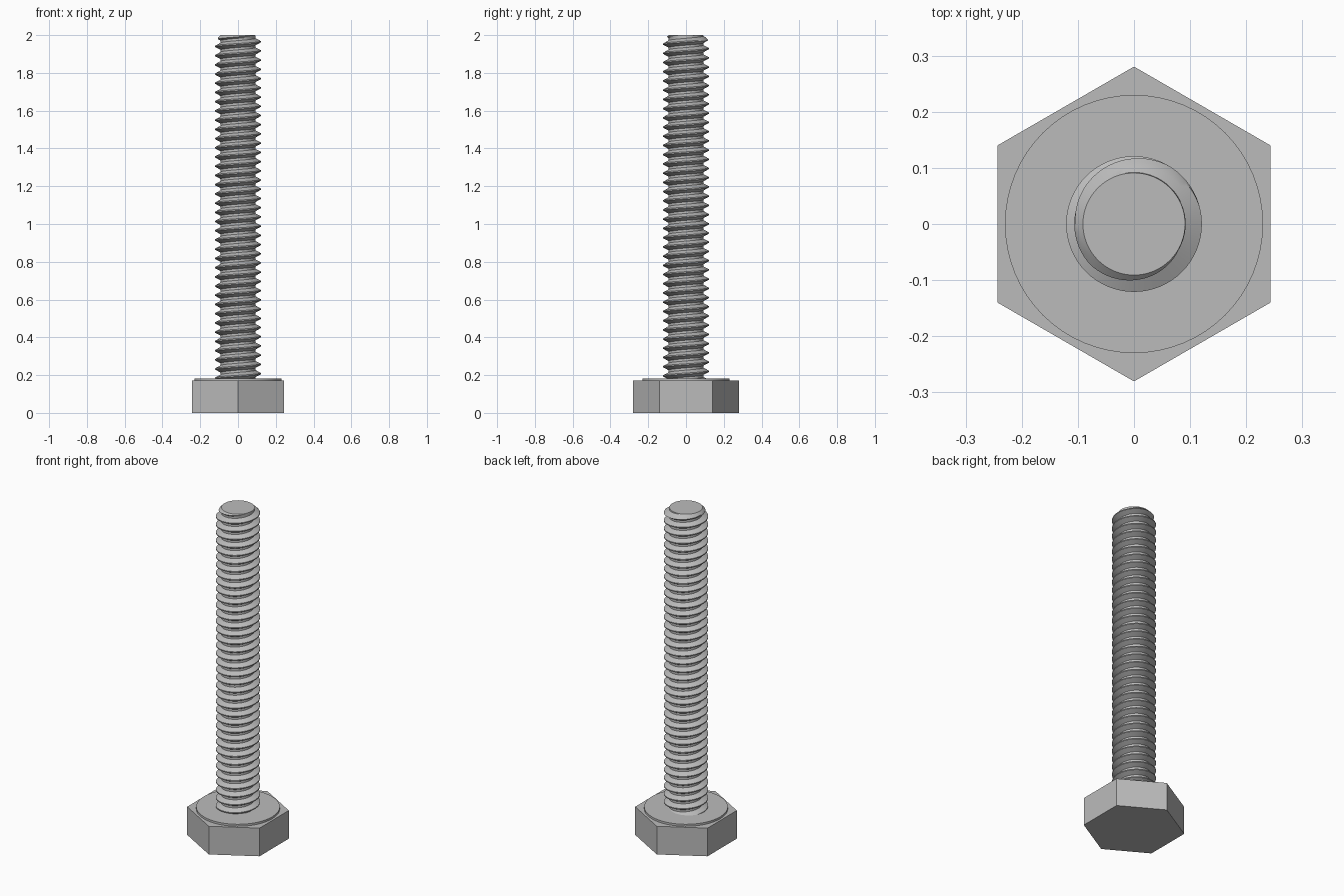
import bpy, bmesh, math

cube = bpy.data.objects.get("Cube")
if cube:
    bpy.data.objects.remove(cube, do_unlink=True)

HEAD_TOP, WASHER_TOP, TIP = 0.171, 0.183, 2.0
MAJOR, MINOR, PITCH = 0.121, 0.092, 0.0488
SEGMENTS = 64

steel = bpy.data.materials.new("grey steel")
steel.use_nodes = True
steel.diffuse_color = (0.5, 0.5, 0.5, 1)
steel.node_tree.nodes["Principled BSDF"].inputs["Base Color"].default_value = (0.5, 0.5, 0.5, 1)


def finish(bm, name, smooth):
    mesh = bpy.data.meshes.new(name)
    bm.to_mesh(mesh)
    bm.free()
    mesh.materials.append(steel)
    obj = bpy.data.objects.new(name, mesh)
    bpy.context.scene.collection.objects.link(obj)
    if smooth:
        bpy.ops.object.select_all(action='DESELECT')
        obj.select_set(True)
        bpy.context.view_layer.objects.active = obj
        bpy.ops.object.shade_smooth_by_angle(angle=math.radians(25))
    return obj


def prism(name, radius, bottom, top, sides, smooth=False):
    bm = bmesh.new()
    ring = []
    for i in range(sides):
        a = math.pi / 2 + math.tau * i / sides
        ring.append(bm.verts.new((radius * math.cos(a), radius * math.sin(a), bottom)))
    base = bm.faces.new(ring)
    moved = bmesh.ops.extrude_face_region(bm, geom=[base], use_keep_orig=True)
    verts = [g for g in moved["geom"] if isinstance(g, bmesh.types.BMVert)]
    bmesh.ops.translate(bm, verts=verts, vec=(0, 0, top - bottom))
    bmesh.ops.recalc_face_normals(bm, faces=bm.faces)
    return finish(bm, name, smooth)


def threaded_shank():
    # One pitch of thread: root flat, rising flank, crest flat, falling flank
    mid = (MAJOR + MINOR) / 2
    profile = [(0, MINOR), (0.25, MINOR), (0.406, mid),
               (0.5625, MAJOR), (0.6875, MAJOR), (0.844, mid)]
    start = 0.08
    rows = SEGMENTS * (math.ceil((TIP - start) / PITCH) + 2)
    tip_radius = MINOR - 0.001
    bm = bmesh.new()
    grid = []
    for i in range(rows):
        a = math.tau * (i % SEGMENTS) / SEGMENTS
        row = []
        for t, r in profile:
            # Chamfer the tip and flatten it at the end of the shank
            z = min(start + PITCH * (i / SEGMENTS + t), TIP)
            r = min(r, tip_radius + TIP - z)
            row.append(bm.verts.new((r * math.cos(a), r * math.sin(a), z)))
        grid.append(row)
    # Each row joins the row one full turn above it
    for i in range(rows - SEGMENTS - 1):
        for k in range(len(profile)):
            low, high = grid[i], grid[i + 1]
            if k + 1 < len(profile):
                c, d = high[k + 1], low[k + 1]
            else:
                c, d = grid[i + 1 + SEGMENTS][0], grid[i + SEGMENTS][0]
            bm.faces.new((low[k], high[k], c, d))
    # Flat end cap
    cap = []
    for i in range(SEGMENTS):
        a = math.tau * i / SEGMENTS
        cap.append(bm.verts.new((tip_radius * math.cos(a), tip_radius * math.sin(a), TIP)))
    bm.faces.new(cap)
    bmesh.ops.remove_doubles(bm, verts=bm.verts, dist=0.00001)
    loose = [v for v in bm.verts if not v.link_faces]
    bmesh.ops.delete(bm, geom=loose, context='VERTS')
    return finish(bm, "threaded_shank", True)


# Hexagonal head, with corners to the front and back
prism("hex_head", 0.2805, 0, HEAD_TOP, 6)
# Raised round bearing face on the head
prism("washer_face", 0.23, HEAD_TOP - 0.02, WASHER_TOP, SEGMENTS, True)
threaded_shank()
